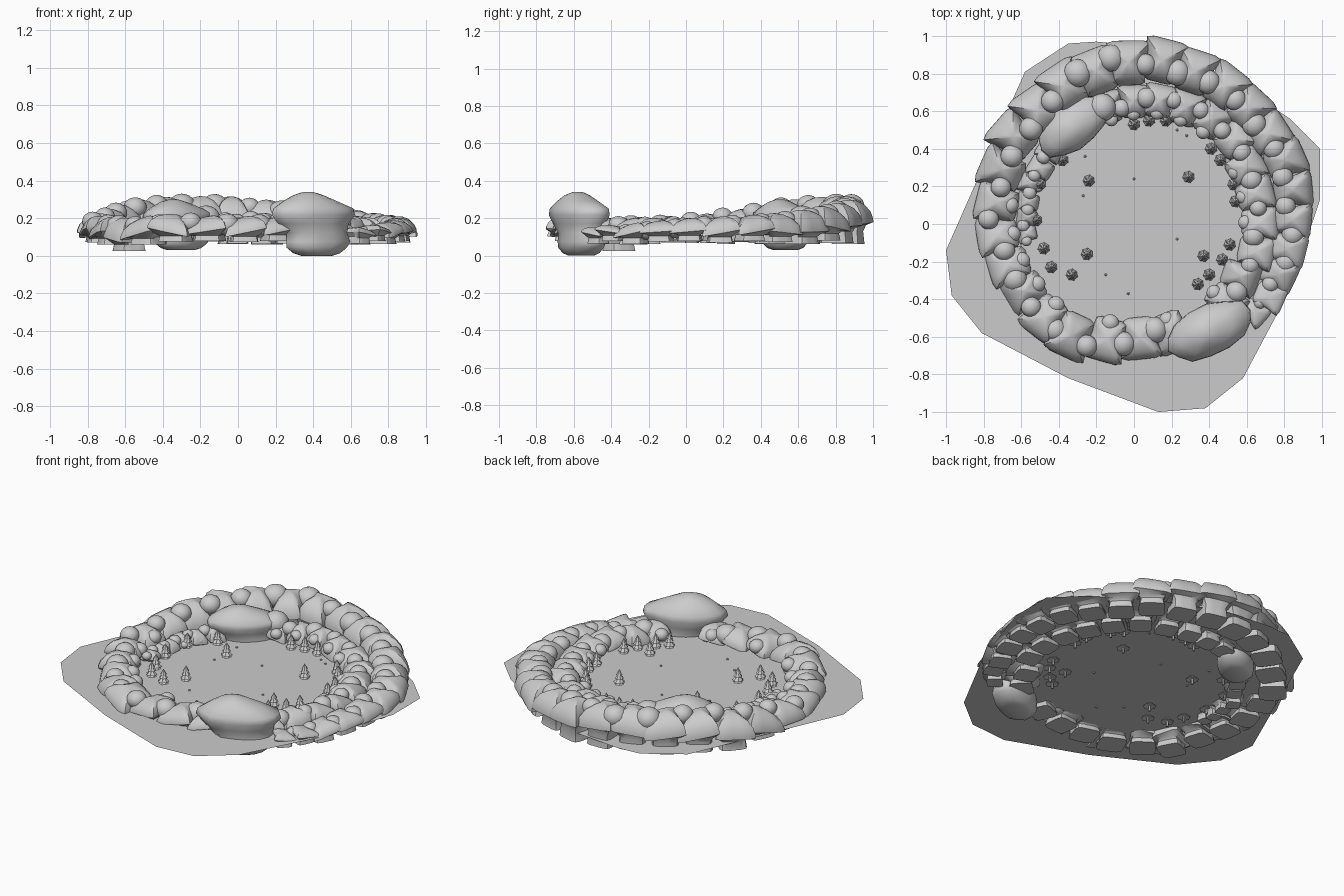
import bpy, bmesh, math, random
from mathutils import Vector, Matrix

random.seed(4)
old = bpy.data.objects.get("Cube")
if old:
    bpy.data.objects.remove(old, do_unlink=True)

GROUND = 0.115

stone = bpy.data.materials.new("stone_grey")
stone.use_nodes = True
stone.diffuse_color = (0.6, 0.6, 0.6, 1)
stone.node_tree.nodes["Principled BSDF"].inputs["Base Color"].default_value = (0.6, 0.6, 0.6, 1)


def finish(bm, name, smooth=None):
    """Turn a bmesh into a named object, optionally smooth with sharp edges."""
    mesh = bpy.data.meshes.new(name)
    bm.to_mesh(mesh)
    bm.free()
    mesh.materials.append(stone)
    obj = bpy.data.objects.new(name, mesh)
    bpy.context.collection.objects.link(obj)
    if smooth:
        bpy.ops.object.select_all(action='DESELECT')
        obj.select_set(True)
        bpy.context.view_layer.objects.active = obj
        bpy.ops.object.shade_smooth_by_angle(angle=math.radians(smooth))


def loft(bm, rings):
    """Skin a stack of point rings and close both ends."""
    loops = [[bm.verts.new(p) for p in ring] for ring in rings]
    n = len(loops[0])
    for low, high in zip(loops, loops[1:]):
        for i in range(n):
            j = (i + 1) % n
            bm.faces.new((low[i], low[j], high[j], high[i]))
    bm.faces.new(loops[0][::-1])
    bm.faces.new(loops[-1])


def add_rock(bm, centre, turn, half, top, foot):
    """Keystone: square foot, narrow waist, then a flared cap with pinched sides."""
    spin = Matrix.Rotation(turn, 3, 'Z')
    rim = max(foot + 0.05, top - half * 1.05)
    lean = random.uniform(-0.25, 0.25)

    def ring(scale, z, pinch, tip=0.0):
        pts = []
        for i in range(24):
            a = math.tau * i / 24
            c, s = math.cos(a), math.sin(a)
            k = (c ** 6 + s ** 6) ** (-1 / 6)
            u, v = c * k, s * k
            if pinch:
                v *= (0.74 + 0.26 * u * u) * (1 + 0.18 * u)
            pts.append(spin @ Vector((u * half * scale, v * half * scale, 0))
                       + Vector((centre.x, centre.y, z + tip * v * half * scale)))
        return pts

    rings = [ring(0.66, foot, False), ring(0.6, foot + (rim - foot) * 0.6, False),
             ring(0.7, rim - 0.012, True)]
    for t in (0, 0.1, 0.3, 0.55, 0.8, 0.95):
        a = t * math.pi / 2
        rings.append(ring(math.cos(a), rim + (top - rim) * math.sin(a), True, lean))
    loft(bm, rings)


def add_ball(bm, centre, radius, squash=0.9, detail=3):
    place = Matrix.Translation(centre) @ Matrix.Diagonal((radius, radius, radius * squash, 1))
    bmesh.ops.create_icosphere(bm, subdivisions=detail, radius=1, matrix=place)


# Ground sheet
outline = [(-1, -.14), (-.97, -.38), (-.81, -.58), (-.35, -.82), (.13, -1), (.38, -.98),
           (.58, -.82), (.83, -.35), (.99, .13), (.99, .4), (.83, .56), (.5, .78),
           (.1, .94), (-.2, .97), (-.35, .96), (-.58, .81)]
bm = bmesh.new()
bm.faces.new([bm.verts.new((x, y, GROUND)) for x, y in outline])
finish(bm, "ground_sheet")

# Spiral wall keys: angle, distance, rock half size, top height
keys = [(-36, .8, .07, .15), (-15, .83, .1, .18), (0, .84, .1, .2), (30, .87, .11, .22),
        (60, .88, .115, .27), (95, .87, .12, .32), (125, .8, .125, .31), (150, .78, .12, .26),
        (180, .74, .11, .21), (210, .69, .11, .2), (242, .68, .12, .22), (262, .61, .115, .21),
        (325, .64, .1, .2), (360, .67, .1, .2), (410, .69, .1, .21), (440, .67, .09, .23),
        (485, .59, .08, .2), (520, .59, .06, .18), (550, .58, .05, .17)]


def along(angle):
    for a, b in zip(keys, keys[1:]):
        if angle <= b[0]:
            f = (angle - a[0]) / (b[0] - a[0])
            return [p + (q - p) * f for p, q in zip(a, b)][1:]
    return keys[-1][1:]


def polar(angle, dist, z=0):
    a = math.radians(angle)
    return Vector((dist * math.cos(a), dist * math.sin(a), z))


rocks, balls = bmesh.new(), bmesh.new()
angle = keys[0][0]
while angle < keys[-1][0]:
    dist, half, top = along(angle)
    step = math.degrees(1.55 * half / dist)
    if not (292 < angle < 318 or 470 < angle < 492):
        foot = 0.025 if 200 < angle < 216 else random.uniform(.06, .08)
        turn = math.radians(angle + random.uniform(-8, 8))
        add_rock(rocks, polar(angle, dist + random.uniform(-.015, .015)), turn, half, top, foot)
        # Rounded boulder sitting in the joint to the next rock
        size = half * random.uniform(.45, .62)
        place = polar(angle + step / 2, dist + random.uniform(-.4, .2) * half, top - size * .72)
        add_ball(balls, place, size)
        # Smaller boulders along the inner foot
        if angle > 160 and random.random() < .75:
            add_ball(balls, polar(angle, dist - half * .75, top - .05), half * .4)
    angle += step
add_ball(balls, Vector((-.17, .62, .2)), .075)
finish(rocks, "wall_rocks", 40)
finish(balls, "wall_boulders", 60)


def crag(name, centre, tilt, length, depth, height, low):
    """Large rock: rounded foot, waist, overhanging rim and low peak."""
    bm = bmesh.new()
    sides = 14
    wobble = [random.uniform(.93, 1.05) for _ in range(sides)]
    spin = Matrix.Rotation(math.radians(tilt), 3, 'Z')
    rings = []
    for level, scale, shift in [(0, .36, .02), (.04, .55, .02), (.13, .72, .02), (.22, .76, .03),
                                (.36, .72, .02), (.5, .84, 0), (.64, 1, 0), (.74, .96, 0),
                                (.86, .62, -.02), (.95, .34, -.03), (1, .1, -.03)]:
        rings.append([spin @ Vector((shift + length * scale * w * math.cos(math.tau * i / sides),
                                     depth * scale ** .7 * w * math.sin(math.tau * i / sides),
                                     low + height * level)) + Vector(centre)
                      for i, w in enumerate(wobble)])
    loft(bm, rings)
    finish(bm, name, 60)


# Two large crags
crag("front_crag", (.4, -.565, 0), 27, .24, .135, .34, 0)
crag("back_crag", (-.32, .52, 0), 37, .22, .125, .27, .03)

# Small fir trees made of stacked star-edged skirts
spots = [(-.38, .34), (-.5, .21), (-.52, .02), (-.48, -.13), (-.44, -.23), (-.33, -.27),
         (-.25, -.16), (-.24, .23), (0, .53), (.08, .55), (.17, .55), (.29, .25), (.41, .4),
         (.46, .34), (.53, .21), (.54, .12), (.37, -.17), (.47, -.19), (.51, -.11),
         (.34, -.32), (.4, -.27)]
bm = bmesh.new()
for x, y in spots:
    bmesh.ops.create_cone(bm, cap_ends=True, segments=6, radius1=.008, radius2=.006,
                          depth=.04, matrix=Matrix.Translation((x, y, GROUND - .02)))
    for tier in range(4):
        width = .04 - tier * .007
        z = GROUND - .01 + tier * .022
        tip = bm.verts.new((x, y, z + .034))
        hub = bm.verts.new((x, y, z + .006))
        edge = []
        for i in range(14):
            a = math.tau * i / 14 + tier
            r = width * (1 if i % 2 else .85)
            edge.append(bm.verts.new((x + r * math.cos(a), y + r * math.sin(a), z)))
        for p, q in zip(edge, edge[1:] + edge[:1]):
            bm.faces.new((p, q, tip))
            bm.faces.new((q, p, hub))
finish(bm, "fir_trees")

# Scattered pebbles
bm = bmesh.new()
for x, y in [(-.26, .36), (-.27, .15), (0, .24), (.23, -.08), (-.15, -.27), (-.03, -.37),
             (.28, .47), (.23, .5)]:
    add_ball(bm, Vector((x, y, GROUND)), .008, 1, 1)
finish(bm, "pebbles")
